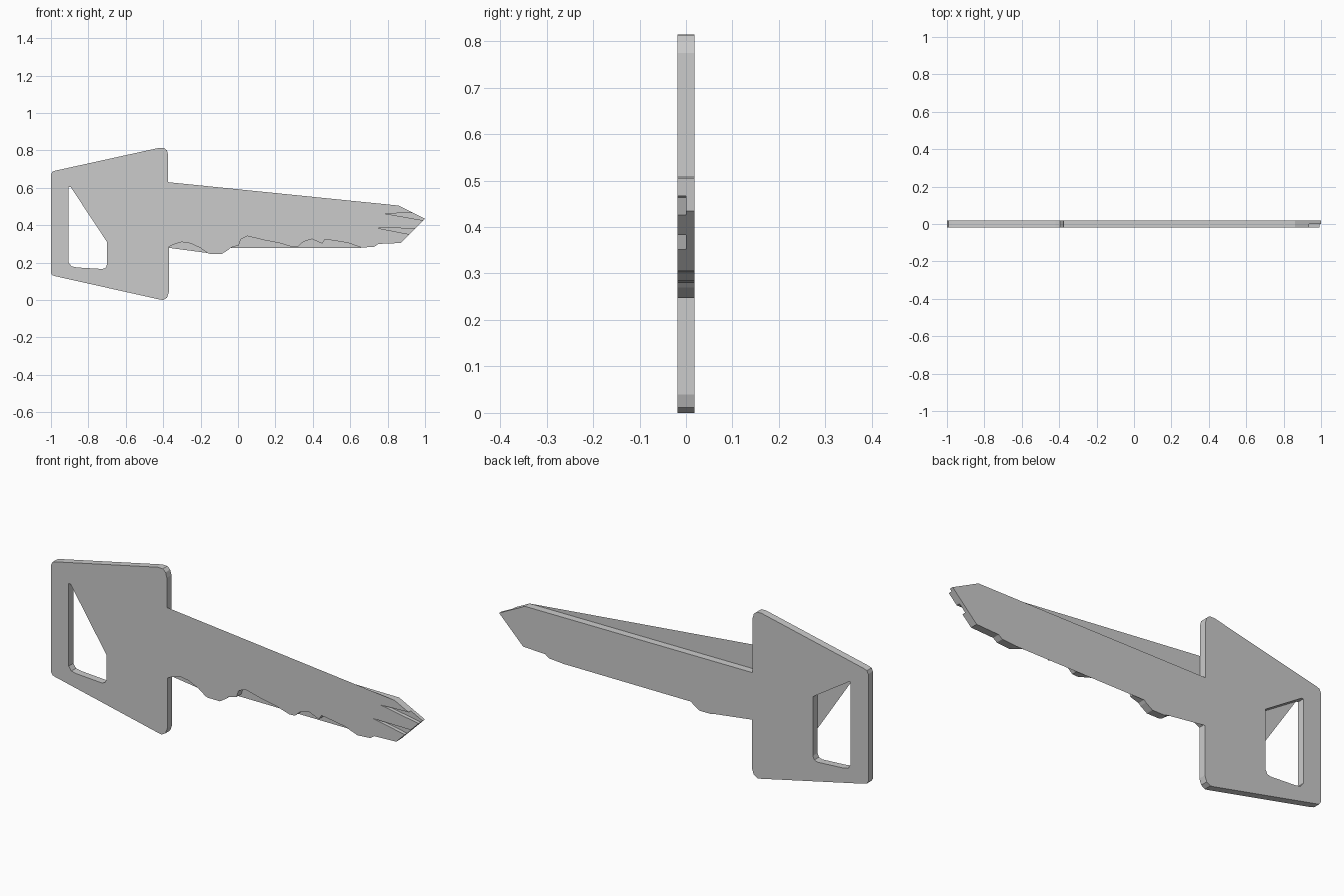
import bpy, bmesh

T = 0.018  # half thickness of the key


def mesh_object(name, outline, y0, y1=None):
    """Flat (x, z) outline at y0, extruded to y1 when given."""
    bm = bmesh.new()
    face = bm.faces.new([bm.verts.new((x, y0, z)) for x, z in outline])
    if y1 is not None:
        ext = bmesh.ops.extrude_face_region(bm, geom=[face])
        moved = [g for g in ext["geom"] if isinstance(g, bmesh.types.BMVert)]
        bmesh.ops.translate(bm, verts=moved, vec=(0, y1 - y0, 0))
        bmesh.ops.recalc_face_normals(bm, faces=bm.faces)
    else:
        face.normal_update()
        if face.normal.y * y0 < 0:
            face.normal_flip()
    me = bpy.data.meshes.new(name)
    bm.to_mesh(me)
    bm.free()
    ob = bpy.data.objects.new(name, me)
    bpy.context.collection.objects.link(ob)
    return ob


def cut(ob, outline, y0, y1):
    cutter = mesh_object("cutter", outline, y0, y1)
    cutter.hide_render = True
    mod = ob.modifiers.new("cut", "BOOLEAN")
    mod.operation, mod.solver, mod.object = "DIFFERENCE", "EXACT", cutter
    bpy.context.view_layer.objects.active = ob
    bpy.ops.object.modifier_apply(modifier=mod.name)
    bpy.data.objects.remove(cutter)


# Head outline, from blade top counter-clockwise to blade bottom
head = [(-0.373, 0.51), (-0.373, 0.775), (-0.38, 0.80), (-0.395, 0.813), (-0.42, 0.814),
        (-0.975, 0.692), (-0.993, 0.686), (-1, 0.67), (-1, 0.145), (-0.993, 0.133),
        (-0.975, 0.127), (-0.42, 0.003), (-0.40, 0.0), (-0.38, 0.012), (-0.37, 0.04)]

# Cut lower edge of the blade
wave_a = [(-0.37, 0.285), (-0.345, 0.297), (-0.30, 0.31), (-0.255, 0.303),
          (-0.20, 0.278), (-0.165, 0.252)]
bump = [(-0.15, 0.247), (-0.085, 0.247), (-0.05, 0.27)]
wave_b = [(-0.04, 0.28), (0.005, 0.293), (0.015, 0.325), (0.05, 0.342), (0.14, 0.32),
          (0.22, 0.305), (0.29, 0.284), (0.32, 0.285), (0.35, 0.312), (0.395, 0.326),
          (0.45, 0.302), (0.465, 0.325), (0.53, 0.315), (0.59, 0.305), (0.66, 0.28)]
tip = [(0.73, 0.285), (0.75, 0.30), (0.87, 0.305), (1.0, 0.435), (0.86, 0.505)]

key = mesh_object("key_body", head + wave_a + bump + wave_b + tip, -T, T)

# Head opening
cut(key, [(-0.905, 0.605), (-0.895, 0.605), (-0.70, 0.48), (-0.70, 0.19), (-0.708, 0.172),
          (-0.725, 0.166), (-0.86, 0.174), (-0.89, 0.18), (-0.905, 0.20)], -0.1, 0.1)

# Tip grooves, half depth from the front
cut(key, [(0.785, 0.462), (0.94, 0.467), (1.1, 0.472), (1.1, 0.407)], -0.1, 0)
cut(key, [(0.745, 0.385), (0.95, 0.383), (1.1, 0.382), (1.1, 0.31), (0.92, 0.351)], -0.1, 0)

# Thin front panels: blade upper wedge and head opening corner
mesh_object("blade_front_panel", [(-0.373, 0.51), (0.86, 0.505), (-0.373, 0.63)], -T)
mesh_object("opening_front_panel", [(-0.895, 0.605), (-0.70, 0.48), (-0.70, 0.31)], -T)

# Thin back panels below the cut edge
mesh_object("blade_back_panel_inner", wave_a + [(-0.37, 0.279)], T)
mesh_object("blade_back_panel_outer", wave_b + [(0.655, 0.279), (-0.035, 0.279)], T)
